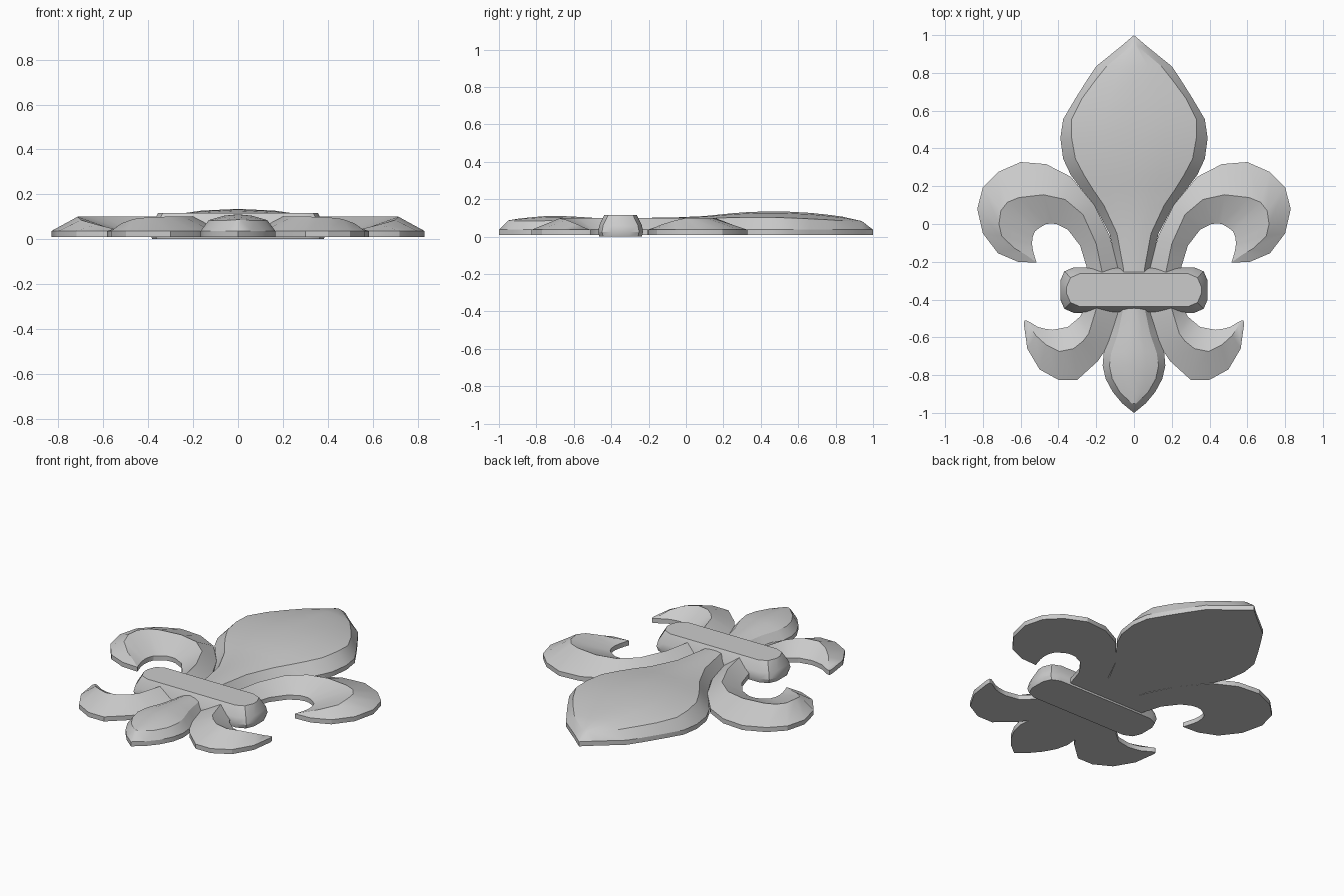
import bpy, bmesh, math

Z0, RIM = 0.01, 0.037          # underside and top of the thin vertical edge


def loft(name, rings, mirror=False):
    """Skin closed rings of equal length, cap both ends, optionally mirror in x."""
    bm = bmesh.new()
    vs = [[bm.verts.new(p) for p in r] for r in rings]
    n = len(vs[0])
    for a, b in zip(vs, vs[1:]):
        for i in range(n):
            j = (i + 1) % n
            bm.faces.new((a[i], a[j], b[j], b[i]))
    bm.faces.new(vs[0])
    bm.faces.new(vs[-1])
    bmesh.ops.remove_doubles(bm, verts=bm.verts, dist=0.0008)
    bmesh.ops.dissolve_degenerate(bm, edges=bm.edges, dist=0.0005)
    bmesh.ops.recalc_face_normals(bm, faces=bm.faces)
    me = bpy.data.meshes.new(name)
    bm.to_mesh(me)
    bm.free()
    ob = bpy.data.objects.new(name, me)
    bpy.context.collection.objects.link(ob)
    bpy.ops.object.select_all(action='DESELECT')
    ob.select_set(True)
    bpy.context.view_layer.objects.active = ob
    bpy.ops.object.shade_smooth_by_angle(angle=math.radians(28))
    if mirror:
        ob.modifiers.new("mirror", 'MIRROR')
    return ob


def petal(name, rows):
    """Symmetric domed leaf; row = y, half width, crown half width, crown z, centre z."""
    rings = []
    for y, w, c, zc, h in rows:
        mid = zc + (h - zc) * 0.75
        half = [(w, Z0), (w, RIM), (c, zc), (c * 0.5, mid)]
        ring = [(-x, y, z) for x, z in half] + [(0, y, h)]
        rings.append(ring + [(x, y, z) for x, z in reversed(half)])
    loft(name, rings)


def curl(name, rows):
    """Ridged curled leaf; row = outer xy, ridge xy, inner xy, ridge z."""
    rings = []
    for ox, oy, rx, ry, ix, iy, h in rows:
        rings.append([(ox, oy, Z0), (ox, oy, RIM), (rx, ry, h),
                      (ix, iy, RIM), (ix, iy, Z0)])
    loft(name, rings, mirror=True)


# Tall centre leaf
petal("centre_petal", [
    (-.36, .085, .05, .095, .10), (-.24, .085, .055, .095, .10),
    (-.05, .13, .09, .095, .103), (.10, .21, .16, .097, .11),
    (.18, .275, .215, .10, .118), (.26, .335, .265, .102, .126),
    (.345, .375, .31, .103, .132), (.455, .39, .33, .103, .135),
    (.555, .375, .33, .10, .133), (.665, .31, .275, .095, .127),
    (.76, .25, .205, .09, .117), (.835, .20, .145, .085, .107),
    (.94, .07, .02, .08, .083), (1.0, 0, 0, RIM, RIM)])

# Short bottom leaf
petal("bottom_petal", [
    (-.36, .085, .055, .08, .095), (-.46, .085, .06, .08, .098),
    (-.58, .125, .085, .083, .106), (-.68, .16, .12, .085, .111),
    (-.75, .166, .13, .085, .11), (-.82, .15, .115, .083, .104),
    (-.89, .112, .075, .083, .097), (-.95, .062, .012, .086, .087),
    (-1.0, 0, 0, RIM, RIM)])

# Large upper side curls
curl("upper_curl", [
    (.07, -.36, .17, -.36, .25, -.36, .10), (.08, -.24, .17, -.25, .25, -.23, .10),
    (.13, -.06, .20, -.105, .285, -.115, .10), (.21, .10, .27, .05, .35, -.03, .10),
    (.335, .25, .365, .13, .41, 0, .10), (.465, .317, .48, .155, .44, .003, .10),
    (.60, .328, .61, .14, .465, 0, .10), (.72, .275, .67, .115, .50, -.02, .10),
    (.80, .195, .705, .07, .525, -.04, .10), (.83, .08, .715, 0, .537, -.07, .10),
    (.80, -.05, .70, -.065, .54, -.105, .085), (.72, -.155, .63, -.13, .535, -.14, .065),
    (.615, -.20, .57, -.165, .525, -.175, .05), (.515, -.205, .515, -.205, .515, -.205, RIM)])

# Small lower side curls
curl("lower_curl", [
    (.07, -.36, .19, -.36, .25, -.36, .10), (.08, -.48, .20, -.45, .26, -.44, .10),
    (.12, -.62, .24, -.58, .285, -.49, .10), (.19, -.725, .27, -.62, .32, -.52, .10),
    (.30, -.825, .32, -.66, .35, -.545, .10), (.40, -.825, .395, -.675, .43, -.56, .098),
    (.50, -.77, .465, -.64, .47, -.555, .09), (.565, -.66, .52, -.59, .51, -.545, .07),
    (.583, -.53, .555, -.535, .55, -.52, .045), (.58, -.51, .575, -.51, .57, -.51, RIM)])


# Cross band with cut corners and tapered sides
def band_ring(hx, hy, z):
    c = 0.07
    q = [(hx, hy - c), (hx - c * .3, hy - c * .3), (hx - c, hy)]
    pts = q + [(-x, y) for x, y in reversed(q)]
    pts += [(-x, -y) for x, y in pts]
    return [(x, y - .35, z) for x, y in pts]


loft("cross_band", [band_ring(.383, .114, 0), band_ring(.39, .12, .025),
                    band_ring(.383, .114, .06), band_ring(.357, .087, .116)])
